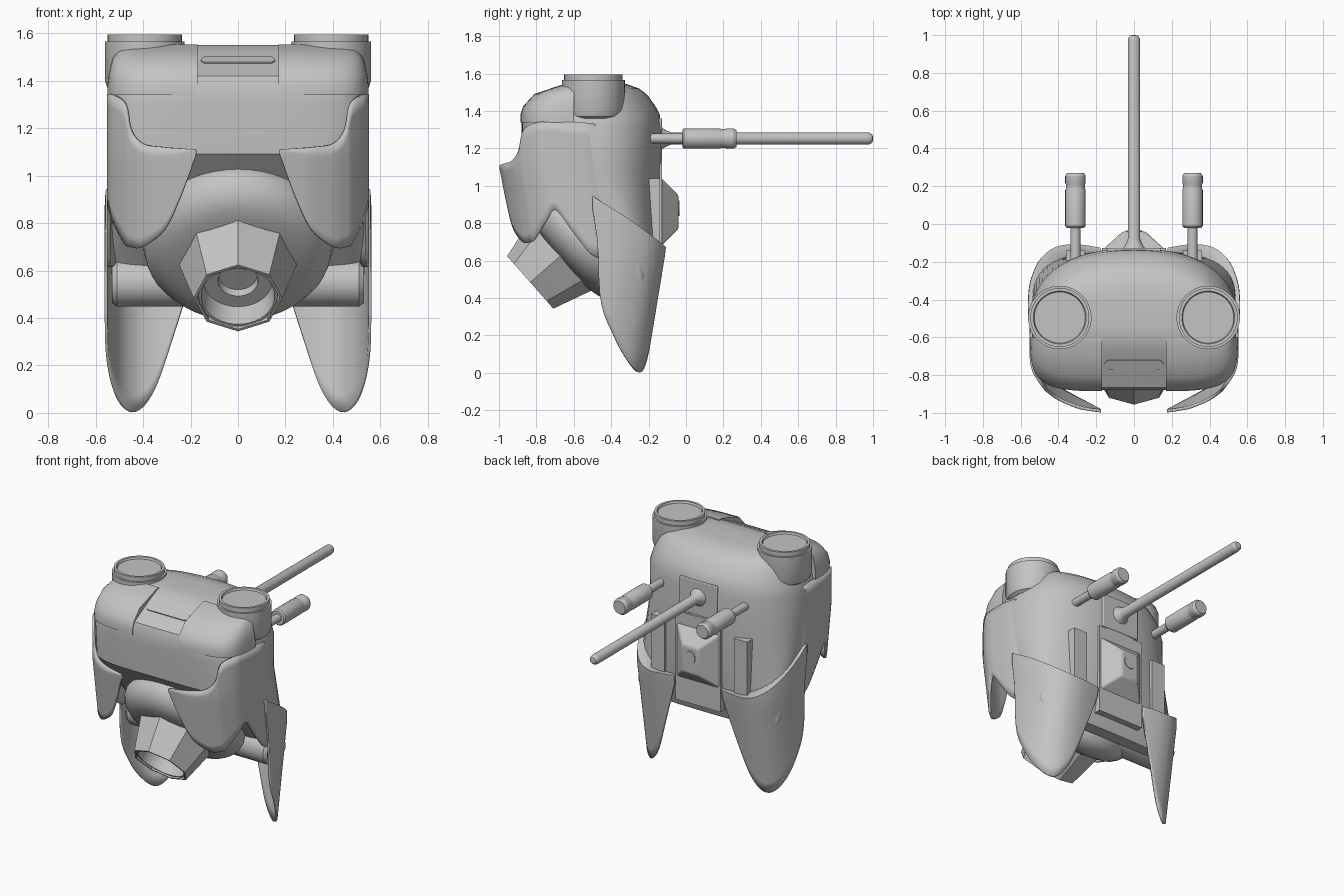
import bpy, bmesh, math
from mathutils import Vector

cube = bpy.data.objects.get("Cube")
if cube:
    bpy.data.objects.remove(cube)

grey = bpy.data.materials.new("plain grey")
grey.use_nodes = True
grey.diffuse_color = (0.55, 0.55, 0.55, 1)
grey.node_tree.nodes["Principled BSDF"].inputs["Base Color"].default_value = grey.diffuse_color


def finish(name, bm, angle=30, mirror=False, bevel=0, thick=0):
    bmesh.ops.recalc_face_normals(bm, faces=bm.faces)
    mesh = bpy.data.meshes.new(name)
    bm.to_mesh(mesh)
    bm.free()
    mesh.materials.append(grey)
    ob = bpy.data.objects.new(name, mesh)
    bpy.context.collection.objects.link(ob)
    if thick:
        m = ob.modifiers.new("thickness", 'SOLIDIFY')
        m.thickness, m.offset = thick, 0
    if bevel:
        m = ob.modifiers.new("bevel", 'BEVEL')
        m.width, m.segments, m.limit_method = bevel, 2, 'ANGLE'
    if mirror:
        ob.modifiers.new("mirror", 'MIRROR').use_mirror_merge = False
    bpy.ops.object.select_all(action='DESELECT')
    ob.select_set(True)
    bpy.context.view_layer.objects.active = ob
    bpy.ops.object.shade_smooth_by_angle(angle=math.radians(angle))


def bridge(bm, a, b, closed=True):
    n = len(a)
    for i in range(n if closed else n - 1):
        j = (i + 1) % n
        bm.faces.new((a[i], a[j], b[j], b[i]))


def turned(name, profile, origin, axis, sides=32, spin=0, **kw):
    """Revolve (distance along axis, radius) pairs around an axis."""
    bm = bmesh.new()
    rot = Vector(axis).to_track_quat('Z', 'Y')
    rings = []
    for t, r in profile:
        ring = []
        for i in range(sides):
            a = math.tau * i / sides + spin
            p = rot @ Vector((r * math.cos(a), r * math.sin(a), t)) + Vector(origin)
            ring.append(bm.verts.new(p))
        rings.append(ring)
    for a, b in zip(rings, rings[1:]):
        bridge(bm, a, b)
    bm.faces.new(rings[0])
    bm.faces.new(rings[-1])
    finish(name, bm, **kw)


def box(name, x, y, z, inset=(0, 0), **kw):
    """Block whose rear face (+y) may be drawn in to make a frustum."""
    bm = bmesh.new()
    rings = []
    for yy, k in ((y[0], 0), (y[1], 1)):
        dx, dz = inset[0] * k, inset[1] * k
        rings.append([bm.verts.new((px, yy, pz)) for px, pz in (
            (x[0] + dx, z[0] + dz), (x[1] - dx, z[0] + dz),
            (x[1] - dx, z[1] - dz), (x[0] + dx, z[1] - dz))])
    bridge(bm, *rings)
    bm.faces.new(rings[0])
    bm.faces.new(rings[1])
    finish(name, bm, **kw)


# Body levels: height, half width, front y, back y
LEVELS = [(0.45, 0.50, -0.28, -0.20), (0.52, 0.53, -0.34, -0.17),
          (0.65, 0.535, -0.46, -0.14), (1.09, 0.54, -0.87, -0.13),
          (1.30, 0.545, -0.88, -0.13), (1.38, 0.545, -0.88, -0.14),
          (1.42, 0.54, -0.865, -0.16), (1.485, 0.525, -0.745, -0.205),
          (1.52, 0.50, -0.675, -0.25), (1.545, 0.46, -0.62, -0.32),
          (1.55, 0.40, -0.54, -0.40)]


def body_loft(grow=0.0, squeeze=0.0, puff=0.0, segs=64):
    """Stack of rounded sections: squarish at the front, rounder behind."""
    bm = bmesh.new()
    rings = []
    for z, hx, yf, yb in LEVELS:
        ring = []
        hx += grow - squeeze * max(0, z - 1.3)
        yf -= puff * max(0, 1 - abs(z - 1.485) / 0.065)
        cy, hy = (yf + yb) / 2, (yb - yf) / 2 + grow
        for i in range(segs):
            a = math.tau * i / segs
            c, s = math.cos(a), math.sin(a)
            e = 2 / (5 if s < 0 else 2.3)
            ring.append(bm.verts.new((
                math.copysign(abs(c) ** e, c) * hx,
                cy + math.copysign(abs(s) ** e, s) * hy,
                z + (grow if z > 1.4 else 0))))
        rings.append(ring)
    for a, b in zip(rings, rings[1:]):
        bridge(bm, a, b)
    bm.faces.new(rings[0])
    bm.faces.new(rings[-1])
    return bm


finish("body", body_loft(squeeze=0.3))

# Raised shoulder pads cut from a slightly grown body
bm = body_loft(0.006, puff=0.06)
for co, no in (((0.17, 0, 0), (-1, 0, 0)), ((0, 0, 1.34), (0, 0, -1)), ((0, -0.6, 0), (0, 1, 0))):
    bmesh.ops.bisect_plane(bm, geom=bm.verts[:] + bm.edges[:] + bm.faces[:],
                           plane_co=co, plane_no=no, clear_outer=True)
    bmesh.ops.holes_fill(bm, edges=[e for e in bm.edges if e.is_boundary])
finish("shoulder_pad", bm, angle=40, mirror=True)


def catmull(pts, steps=5):
    out = []
    for i in range(len(pts) - 1):
        p0, p1, p2, p3 = pts[max(i - 1, 0)], pts[i], pts[i + 1], pts[min(i + 2, len(pts) - 1)]
        for k in range(steps):
            t = k / steps
            out.append([b + 0.5 * t * (c - a + t * (2 * a - 5 * b + 4 * c - d + t * (3 * (b - c) + d - a)))
                        for a, b, c, d in zip(p0, p1, p2, p3)])
    return out + [list(pts[-1])]


def fin(name, pts, lean, start, thick, ledge=0.0):
    """Curved blade: plan x, y with a top and bottom height; leans below a height."""
    bm = bmesh.new()
    cols = []
    for x, y, top, bot in catmull(pts):
        col = []
        if ledge:
            col.append(bm.verts.new((x * (1 - ledge), y - (y + 0.45) * ledge, top)))
        for k in range(11):
            z = top + (bot - top) * k / 10
            col.append(bm.verts.new((x, y + lean * max(0, start - z) / start, z)))
        cols.append(col)
    for a, b in zip(cols, cols[1:]):
        bridge(bm, a, b, closed=False)
    finish(name, bm, angle=40, mirror=True, thick=thick)


# Side shell emerging from the body and sweeping forward into a pointed front fin
fin("side_shell", [(0.49, -0.4, 1.3, 0.66), (0.53, -0.49, 1.33, 0.62), (0.543, -0.57, 1.34, 0.63),
                   (0.545, -0.66, 1.34, 0.76), (0.542, -0.73, 1.34, 0.87), (0.525, -0.79, 1.34, 0.81),
                   (0.475, -0.865, 1.3, 0.715), (0.45, -0.89, 1.19, 0.70), (0.40, -0.925, 1.135, 0.70),
                   (0.31, -0.965, 1.12, 0.77), (0.245, -0.98, 1.115, 0.90),
                   (0.175, -0.99, 1.11, 1.09)], 0.16, 1.1, 0.016)
fin("rear_fin", [(0.552, -0.5, 0.94, 0.88), (0.556, -0.42, 0.89, 0.42), (0.545, -0.31, 0.82, 0.2),
                 (0.5, -0.2, 0.74, 0.05), (0.43, -0.135, 0.69, 0.005), (0.35, -0.113, 0.67, 0.1),
                 (0.27, -0.115, 0.67, 0.33), (0.18, -0.13, 0.67, 0.62)], -0.11, 0.67, 0.012, ledge=0.25)

# Exhaust bell and faceted nozzle with a round throat, pointing forward and down
AXIS = Vector((0, -0.75, -0.66)).normalized()
BELL = Vector((0, -0.57, 0.715))
turned("exhaust_bell", [(-0.16, 0.30), (-0.06, 0.385), (0, 0.40), (0.04, 0.392), (0.08, 0.365),
                        (0.11, 0.33), (0.125, 0.29), (0.14, 0.23)], BELL, AXIS, 48)
turned("exhaust_nozzle", [(0.09, 0.258), (0.14, 0.247), (0.35, 0.187), (0.35, 0.175), (0.2, 0.175)],
       BELL, AXIS, 8, math.pi / 2, angle=20)
turned("exhaust_throat", [(0.2, 0.166), (0.34, 0.166), (0.34, 0.155), (0.24, 0.145),
                          (0.24, 0.085), (0.205, 0.08)], BELL, AXIS, 40)
turned("lower_bar", [(-0.53, 0.085), (-0.51, 0.1), (0.51, 0.1), (0.53, 0.085)],
       (0, -0.36, 0.548), (1, 0, 0))

# Round turrets on the shoulders
turned("turret", [(0, 0.14), (0.012, 0.158), (0.04, 0.168), (0.205, 0.168), (0.205, 0.156),
                  (0.235, 0.156), (0.235, 0.14), (0.222, 0.135)],
       (0.393, -0.495, 1.36), (0, 0, 1), 48, mirror=True)

# Long rear rod with its mounting plate
box("rod_plate", (-0.14, 0.14), (-0.22, -0.127), (1.13, 1.36), bevel=0.005)
turned("rear_rod", [(0, 0.06), (0.02, 0.045), (0.05, 0.033), (1.1, 0.033), (1.115, 0.03),
                    (1.127, 0.02), (1.13, 0.008)], (0, -0.13, 1.253), (0, 1, 0), 24)

# Paired thrusters
turned("thruster_rod", [(0, 0.027), (0.27, 0.027)], (0.31, -0.25, 1.253), (0, 1, 0), 20, mirror=True)
turned("thruster_can", [(0, 0.046), (0.01, 0.054), (0.2, 0.054), (0.207, 0.051), (0.23, 0.051),
                        (0.237, 0.054), (0.275, 0.054), (0.29, 0.044)],
       (0.31, -0.02, 1.253), (0, 1, 0), 28, mirror=True)

# Rear hatch, boss, side plates and spine
box("rear_hatch", (-0.17, 0.17), (-0.14, -0.04), (0.67, 1.05), inset=(0.11, 0.1), bevel=0.01)
turned("hatch_boss", [(0, 0.042), (0.025, 0.042)], (0, -0.06, 0.88), (0, 1, 0), 20)
box("side_plate", (0.26, 0.36), (-0.26, -0.14), (0.67, 1.04), mirror=True)
box("spine_strip", (-0.17, 0.17), (-0.22, -0.128), (0.52, 1.12))

# Slot on the sloping brow: a thin capsule plate
bm = bmesh.new()
rings = []
for lift in (-0.002, 0.006):
    ring = []
    for i in range(24):
        a = math.tau * (i + 0.5) / 24
        u, v = math.cos(a) * 0.026, math.sin(a) * 0.028
        p = Vector((u + math.copysign(0.13, u), -0.745 + v * 0.89, 1.485 + v * 0.45))
        ring.append(bm.verts.new(p + Vector((0, -0.45, 0.89)) * lift))
    rings.append(ring)
bridge(bm, *rings)
for r in rings:
    bm.faces.new(r)
finish("brow_slot", bm)
